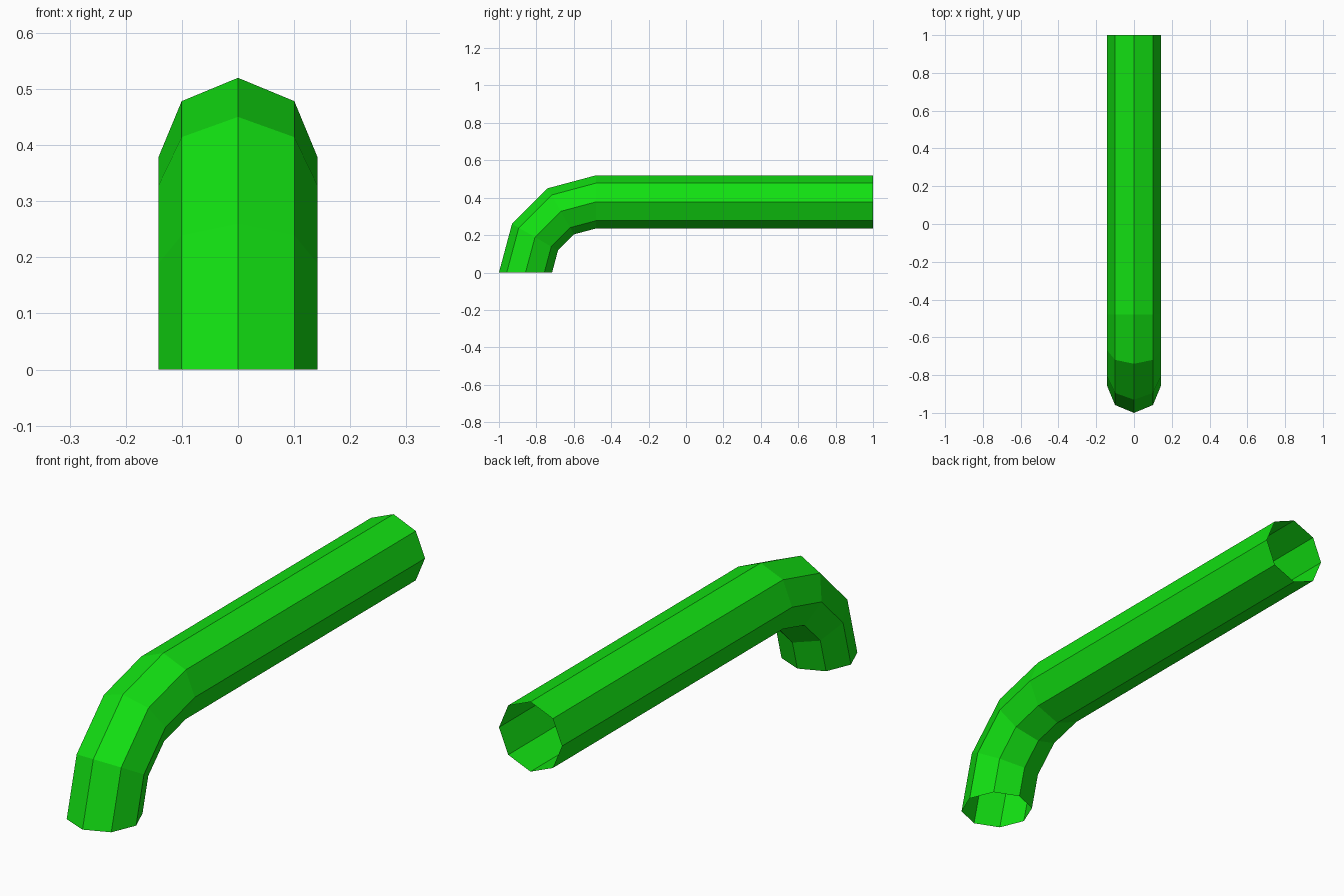
import bpy
import bmesh
from math import sin, cos, radians, tau
from mathutils import Vector

cube = bpy.data.objects.get("Cube")
if cube:
    bpy.data.objects.remove(cube, do_unlink=True)

SIDES = 8
TUBE_RADIUS = 0.142
BEND_RADIUS = 0.378
BEND_Y = -0.48
END_Y = 1.0

# Green paint
green = bpy.data.materials.new("bright_green")
green.use_nodes = True
color = (0.006, 0.75, 0.006, 1.0)
green.diffuse_color = color
green.node_tree.nodes["Principled BSDF"].inputs["Base Color"].default_value = color


def add_ring(bm, angle, y_shift=0.0):
    """Octagonal cross-section at an angle around the bend."""
    outward = Vector((0, -cos(angle), sin(angle)))
    center = Vector((0, BEND_Y + y_shift, 0)) + outward * BEND_RADIUS
    ring = []
    for i in range(SIDES):
        a = tau * i / SIDES
        offset = Vector((cos(a), 0, 0)) + outward * sin(a)
        ring.append(bm.verts.new(center + offset * TUBE_RADIUS))
    return ring


# Elbow rings, then the far end of the straight run
bm = bmesh.new()
rings = [add_ring(bm, radians(step)) for step in (0, 30, 60, 90)]
rings.append(add_ring(bm, radians(90), END_Y - BEND_Y))

# Open-ended tube wall, facing outward
for lower, upper in zip(rings, rings[1:]):
    for i in range(SIDES):
        j = (i + 1) % SIDES
        face = bm.faces.new((lower[i], lower[j], upper[j], upper[i]))
        middle = sum((v.co for v in lower + upper), Vector()) / (2 * SIDES)
        face.normal_update()
        if face.normal.dot(face.calc_center_median() - middle) < 0:
            face.normal_flip()

mesh = bpy.data.meshes.new("bent_pipe")
bm.to_mesh(mesh)
bm.free()
mesh.materials.append(green)
pipe = bpy.data.objects.new("bent_pipe", mesh)
bpy.context.collection.objects.link(pipe)
